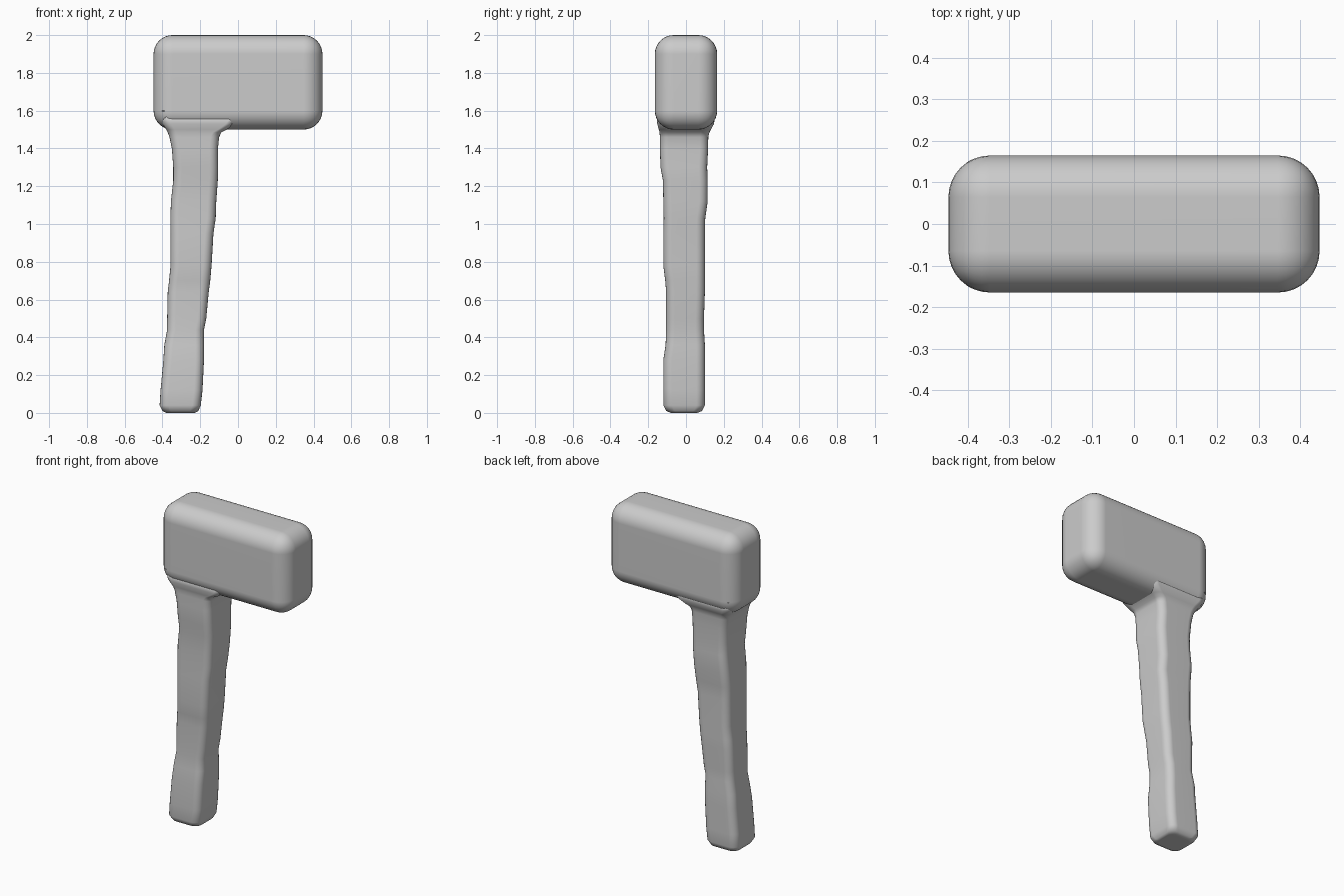
import bpy, bmesh, math

if "Cube" in bpy.data.objects:
    bpy.data.objects.remove(bpy.data.objects["Cube"])

grey = bpy.data.materials.new("plain grey")
grey.diffuse_color = (0.6, 0.6, 0.6, 1)
grey.use_nodes = True
grey.node_tree.nodes["Principled BSDF"].inputs["Base Color"].default_value = grey.diffuse_color


def make_object(name, bm):
    bmesh.ops.recalc_face_normals(bm, faces=bm.faces)
    for f in bm.faces:
        f.smooth = True
    mesh = bpy.data.meshes.new(name)
    bm.to_mesh(mesh)
    bm.free()
    obj = bpy.data.objects.new(name, mesh)
    bpy.context.collection.objects.link(obj)
    mesh.materials.append(grey)
    return obj


def rounded_rect(x0, x1, y0, y1, r, steps=5):
    """Counter-clockwise outline with rounded corners."""
    points = []
    corners = [(x1 - r, y1 - r), (x0 + r, y1 - r), (x0 + r, y0 + r), (x1 - r, y0 + r)]
    for i, (cx, cy) in enumerate(corners):
        for s in range(steps + 1):
            a = math.pi / 2 * (i + s / steps)
            points.append((cx + r * math.cos(a), cy + r * math.sin(a)))
    return points


# Hammer head: a block with generously rounded edges
bm = bmesh.new()
bmesh.ops.create_cube(bm, size=1)
for v in bm.verts:
    v.co.x *= 0.894
    v.co.y *= 0.33
    v.co.z = v.co.z * 0.5 + 1.75
bmesh.ops.bevel(bm, geom=bm.edges[:], offset=0.1, segments=8, profile=0.5,
                affect='EDGES', clamp_overlap=True)
head = make_object("hammer_head", bm)
head.modifiers.new("flat face normals", 'WEIGHTED_NORMAL').keep_sharp = False

# Handle: uneven carved sections (z, left, right, front, back), flaring into the head
sections = [
    (0.00, -0.38, -0.23, -0.08, 0.06),
    (0.01, -0.40, -0.21, -0.105, 0.085),
    (0.04, -0.415, -0.197, -0.12, 0.10),
    (0.12, -0.41, -0.188, -0.12, 0.10),
    (0.28, -0.395, -0.18, -0.12, 0.10),
    (0.36, -0.39, -0.18, -0.108, 0.10),
    (0.44, -0.375, -0.18, -0.105, 0.095),
    (0.50, -0.375, -0.168, -0.105, 0.095),
    (0.64, -0.372, -0.155, -0.105, 0.10),
    (0.70, -0.365, -0.147, -0.11, 0.10),
    (0.78, -0.357, -0.14, -0.12, 0.10),
    (0.95, -0.357, -0.13, -0.12, 0.10),
    (1.03, -0.358, -0.118, -0.118, 0.102),
    (1.12, -0.355, -0.115, -0.12, 0.115),
    (1.23, -0.343, -0.107, -0.122, 0.115),
    (1.30, -0.343, -0.105, -0.135, 0.112),
    (1.40, -0.35, -0.106, -0.138, 0.117),
    (1.46, -0.363, -0.10, -0.138, 0.118),
    (1.485, -0.372, -0.088, -0.14, 0.124),
    (1.50, -0.38, -0.06, -0.144, 0.132),
    (1.53, -0.40, -0.02, -0.152, 0.148),
    (1.60, -0.42, 0.02, -0.158, 0.158),
]
bm = bmesh.new()
rings = []
for z, *box in sections:
    rings.append([bm.verts.new((x, y, z)) for x, y in rounded_rect(*box, 0.045)])
for low, high in zip(rings, rings[1:]):
    n = len(low)
    for i in range(n):
        j = (i + 1) % n
        bm.faces.new((low[i], low[j], high[j], high[i]))
bm.faces.new(rings[0][::-1])
bm.faces.new(rings[-1])
handle = make_object("handle", bm)
handle.modifiers.new("flat face normals", 'WEIGHTED_NORMAL').keep_sharp = False
